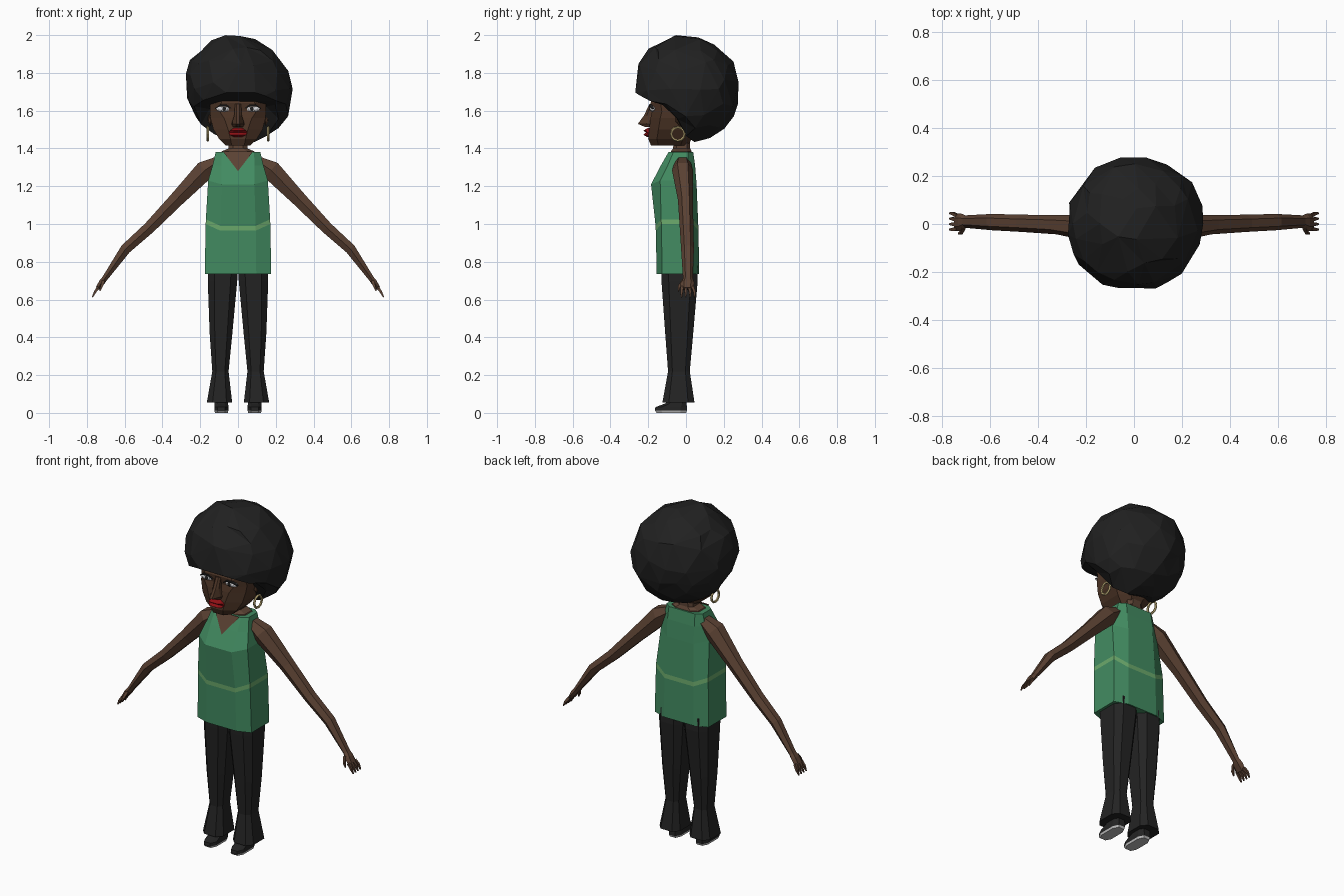
import bpy, bmesh, math, random
from mathutils import Vector, Matrix

if "Cube" in bpy.data.objects:
    bpy.data.objects.remove(bpy.data.objects["Cube"])

random.seed(4)


def material(name, r, g, b):
    m = bpy.data.materials.new(name)
    m.diffuse_color = (r, g, b, 1)
    m.use_nodes = True
    m.node_tree.nodes["Principled BSDF"].inputs["Base Color"].default_value = m.diffuse_color
    return m


HAIR = material("hair black", 0.015, 0.015, 0.015)
CLOTH = material("trouser black", 0.017, 0.017, 0.017)
SKIN = material("skin brown", 0.105, 0.054, 0.033)
FACE = material("face brown", 0.075, 0.036, 0.02)
GREEN = material("blouse green", 0.055, 0.26, 0.12)
BAND = material("band light green", 0.15, 0.4, 0.15)
RED = material("lip red", 0.27, 0.005, 0.007)
WHITE = material("eye white", 0.7, 0.7, 0.72)
GOLD = material("earring gold", 0.5, 0.4, 0.18)
SOLE = material("sole grey", 0.5, 0.5, 0.5)


def finish(bm, name, mats, mirror=False):
    bmesh.ops.recalc_face_normals(bm, faces=bm.faces)
    me = bpy.data.meshes.new(name)
    bm.to_mesh(me)
    bm.free()
    for m in mats:
        me.materials.append(m)
    ob = bpy.data.objects.new(name, me)
    bpy.context.collection.objects.link(ob)
    if mirror:
        ob.modifiers.new("mirror", 'MIRROR')
    return ob


def loft(name, rings, mats, rule=lambda i: 0, mirror=False):
    """Skin a stack of equal rings; rule gives the material of each level."""
    bm = bmesh.new()
    vs = [[bm.verts.new(p) for p in ring] for ring in rings]
    n = len(vs[0])
    for i in range(len(vs) - 1):
        for k in range(n):
            f = bm.faces.new((vs[i][k], vs[i][(k + 1) % n], vs[i + 1][(k + 1) % n], vs[i + 1][k]))
            f.material_index = rule(i)
    bm.faces.new(vs[0]).material_index = rule(0)
    bm.faces.new(vs[-1]).material_index = rule(len(vs) - 2)
    return finish(bm, name, mats, mirror)


def section(z, w, yf, yb, fr=0.55, cut=0.2, cx=0, rise=0):
    """Eight-sided level cross-section; rise lifts the side corners."""
    d = (yb - yf) * cut
    pts = [(-fr * w, yf, 0), (fr * w, yf, 0), (w, yf + d, rise), (w, yb - d, rise),
           (fr * w, yb, 0), (-fr * w, yb, 0), (-w, yb - d, rise), (-w, yf + d, rise)]
    return [(cx + x, y, z + r) for x, y, r in pts]


def tube(path, sides):
    """Rings across a path of (x, y, z, half thickness, half depth)."""
    rings = []
    for i, (x, y, z, t, d) in enumerate(path):
        a, b = path[max(i - 1, 0)], path[min(i + 1, len(path) - 1)]
        tan = Vector((b[0] - a[0], 0, b[2] - a[2])).normalized()
        perp = Vector((-tan.z, 0, tan.x))
        rings.append([Vector((x, y, z)) + perp * t * math.cos(q) + Vector((0, d, 0)) * math.sin(q)
                      for q in (2 * math.pi * (k + 0.5) / sides for k in range(sides))])
    return rings


def blob(name, loc, size, mat, sub=2, mirror=True):
    bm = bmesh.new()
    bmesh.ops.create_icosphere(bm, subdivisions=sub, radius=1,
                               matrix=Matrix.Translation(loc) @ Matrix.Diagonal((*size, 1)))
    return finish(bm, name, [mat], mirror)


# Blouse with a light band around the waist
loft("blouse", [
    section(0.735, 0.176, -0.155, 0.07, cut=0.13),
    section(0.965, 0.171, -0.16, 0.066, cut=0.13, rise=0.035),
    section(0.99, 0.17, -0.161, 0.065, cut=0.13, rise=0.035),
    section(1.21, 0.158, -0.185, 0.056, cut=0.2, rise=0.02),
    section(1.31, 0.135, -0.133, 0.048, fr=0.65),
    section(1.38, 0.118, -0.093, 0.038, fr=0.72)],
    [GREEN, BAND], lambda i: 1 if i == 1 else 0)

# Bare skin in the V neckline
bm = bmesh.new()
bm.faces.new([bm.verts.new(p) for p in ((-0.08, -0.1, 1.384), (0, -0.154, 1.28), (0.08, -0.1, 1.384))])
finish(bm, "neckline", [SKIN])

# Shoulders and neck
loft("neck", [section(1.36, 0.1, -0.085, 0.03), section(1.385, 0.085, -0.08, 0.03),
              section(1.4, 0.05, -0.068, 0.022), section(1.46, 0.046, -0.065, 0.022)], [SKIN])

# Arms
arm = [(0.10, -0.018, 1.335, 0.03, 0.04), (0.175, -0.018, 1.285, 0.06, 0.056),
       (0.325, -0.003, 1.13, 0.045, 0.04), (0.47, 0.003, 0.98, 0.036, 0.036),
       (0.595, 0.008, 0.868, 0.032, 0.034), (0.705, 0.01, 0.712, 0.017, 0.026),
       (0.722, 0.008, 0.69, 0.018, 0.036), (0.743, 0.006, 0.658, 0.013, 0.036)]
loft("arm", tube(arm, 6), [SKIN], mirror=True)

# Fingers and thumb
for k in range(4):
    y = -0.02 + k * 0.018
    tip = y * 1.25 + 0.002
    loft("finger", tube([(0.738, y, 0.666, 0.011, 0.011), (0.757, tip, 0.64, 0.009, 0.009),
                         (0.771, tip, 0.612, 0.004, 0.004)], 4), [SKIN], mirror=True)
loft("thumb", tube([(0.712, -0.015, 0.7, 0.011, 0.012), (0.722, -0.036, 0.67, 0.009, 0.01),
                    (0.732, -0.04, 0.645, 0.004, 0.004)], 4), [SKIN], mirror=True)

# Flared trousers
loft("trouser_leg", [
    section(0.055, 0.067, -0.125, 0.045, cx=0.098),
    section(0.22, 0.043, -0.095, 0.02, cx=0.093),
    section(0.42, 0.06, -0.11, 0.038, cx=0.09),
    section(0.7, 0.078, -0.13, 0.062, cx=0.082),
    section(0.78, 0.08, -0.132, 0.062, cx=0.08)], [CLOTH], mirror=True)

# Shoes with pale soles
loft("shoe", [
    section(0.0, 0.034, -0.155, 0.0, cx=0.088),
    section(0.012, 0.037, -0.165, 0.005, cx=0.088),
    section(0.03, 0.037, -0.162, 0.005, cx=0.088),
    section(0.05, 0.036, -0.11, 0.003, cx=0.088),
    section(0.08, 0.032, -0.075, 0.0, cx=0.088)],
    [CLOTH, SOLE], lambda i: 1 if i == 0 else 0, mirror=True)

# Head
loft("head", [
    section(1.415, 0.065, -0.185, 0.01, fr=0.5),
    section(1.45, 0.1, -0.2, 0.03, fr=0.4),
    section(1.5, 0.13, -0.195, 0.05, fr=0.4),
    section(1.56, 0.146, -0.188, 0.07, fr=0.5),
    section(1.595, 0.148, -0.18, 0.08, fr=0.65),
    section(1.64, 0.148, -0.188, 0.08, fr=0.6),
    section(1.74, 0.12, -0.15, 0.08)], [FACE])
loft("nose", [
    section(1.513, 0.026, -0.215, -0.15, fr=0.5),
    section(1.53, 0.034, -0.255, -0.15, fr=0.25, cut=0.6),
    section(1.575, 0.02, -0.222, -0.15, fr=0.4),
    section(1.635, 0.016, -0.194, -0.15, fr=0.5)], [FACE])
loft("lips", [
    section(1.46, 0.022, -0.205, -0.16, fr=0.7),
    section(1.472, 0.042, -0.226, -0.16, fr=0.5),
    section(1.484, 0.049, -0.212, -0.16, fr=0.6),
    section(1.494, 0.043, -0.226, -0.16, fr=0.5),
    section(1.507, 0.024, -0.205, -0.16, fr=0.7)], [RED])
blob("ear", (0.148, -0.035, 1.56), (0.014, 0.024, 0.04), FACE, 1)

# Eyes, pupils and lids
blob("eye", (0.078, -0.172, 1.61), (0.04, 0.02, 0.018), WHITE)
blob("pupil", (0.074, -0.188, 1.61), (0.011, 0.007, 0.011), HAIR)
loft("lid", tube([(0.035, -0.185, 1.612, 0.003, 0.008), (0.06, -0.187, 1.628, 0.005, 0.012),
                  (0.095, -0.187, 1.628, 0.005, 0.012), (0.122, -0.175, 1.61, 0.003, 0.008)], 4),
     [HAIR], mirror=True)

# Hoop earrings
bm = bmesh.new()
N, M = 12, 5
hoop = [[bm.verts.new((0.161 + 0.007 * math.sin(b), -0.043 + (0.035 + 0.007 * math.cos(b)) * math.cos(a),
                       1.477 + (0.035 + 0.007 * math.cos(b)) * math.sin(a)))
         for b in (2 * math.pi * j / M for j in range(M))] for a in (2 * math.pi * i / N for i in range(N))]
for i in range(N):
    for j in range(M):
        bm.faces.new((hoop[i][j], hoop[(i + 1) % N][j], hoop[(i + 1) % N][(j + 1) % M], hoop[i][(j + 1) % M]))
finish(bm, "earring", [GOLD], True)

# Round hair, cut away over the face
FRINGE = [(-0.30, 1.70), (-0.26, 1.69), (-0.18, 1.645), (-0.08, 1.62), (-0.03, 1.53), (0.02, 1.43), (0.4, 1.42)]


def fringe(y):
    for (a, za), (b, zb) in zip(FRINGE, FRINGE[1:]):
        if a <= y <= b:
            return za + (zb - za) * (y - a) / (b - a)
    return 1.42


bm = bmesh.new()
bmesh.ops.create_icosphere(bm, subdivisions=3, radius=0.287)
for v in bm.verts:
    v.co *= random.uniform(0.955, 1.02)
    v.co += Vector((0.006, 0.002, 1.715))
    v.co.x += 0.08 * (1.715 - v.co.z)
    v.co.y = max(v.co.y, -0.268)
    v.co.z = min(max(v.co.z, fringe(v.co.y)), 2.0)
hair = finish(bm, "hair", [HAIR])
dec = hair.modifiers.new("facets", 'DECIMATE')
dec.ratio = 0.55
